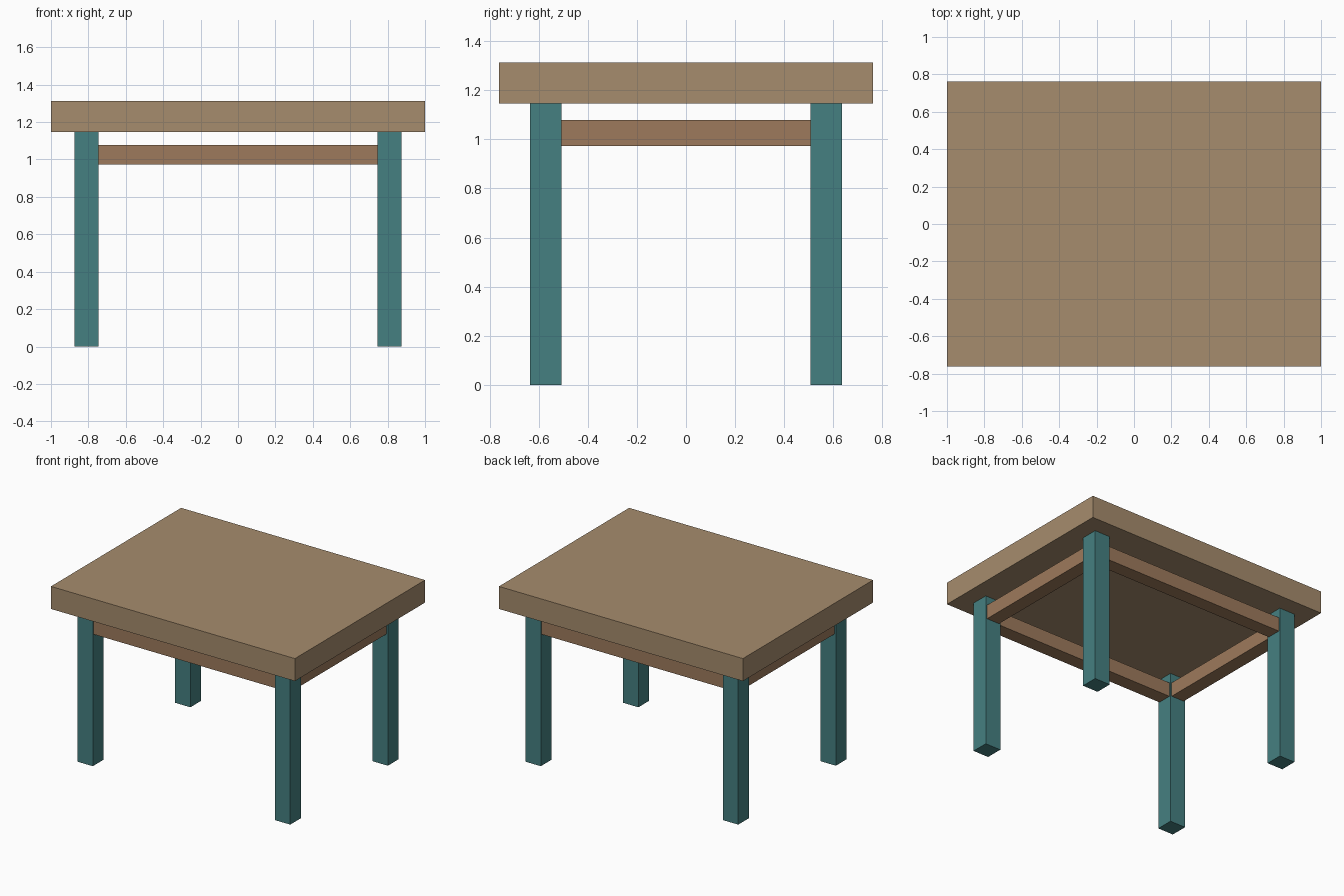
import bpy

if "Cube" in bpy.data.objects:
    bpy.data.objects.remove(bpy.data.objects["Cube"])

TOP_X, TOP_Y = 1.0, 0.762        # table top half sizes
Z_UNDER, Z_TOP = 1.146, 1.313
LEG = 0.127                      # leg width, also the overhang
LEG_X, LEG_Y = TOP_X - 1.5 * LEG, TOP_Y - 1.5 * LEG   # leg centres
RAIL, RAIL_Z = 0.105, 1.0255     # rail section and centre height


def material(name, rgb):
    m = bpy.data.materials.new(name)
    m.diffuse_color = (*rgb, 1)
    m.use_nodes = True
    m.node_tree.nodes["Principled BSDF"].inputs["Base Color"].default_value = m.diffuse_color
    return m


def box(name, centre, size, mat):
    bpy.ops.mesh.primitive_cube_add(size=1, location=centre)
    ob = bpy.context.object
    ob.name = name
    ob.scale = size
    bpy.ops.object.transform_apply(location=False, rotation=False, scale=True)
    ob.data.materials.append(mat)


tan = material("tan_wood", (0.38, 0.262, 0.153))
teal = material("teal_paint", (0.06, 0.216, 0.22))
brown = material("brown_wood", (0.337, 0.195, 0.107))

# Table top
box("table_top", (0, 0, (Z_UNDER + Z_TOP) / 2),
    (2 * TOP_X, 2 * TOP_Y, Z_TOP - Z_UNDER), tan)

# Four square legs
for sy, depth in ((-1, "front"), (1, "back")):
    for sx, side in ((-1, "left"), (1, "right")):
        box(f"{depth}_{side}_leg", (sx * LEG_X, sy * LEG_Y, Z_UNDER / 2),
            (LEG, LEG, Z_UNDER), teal)

# Rails spanning between the legs, just below the top
for s, depth, side in ((-1, "front", "left"), (1, "back", "right")):
    box(f"{depth}_rail", (0, s * LEG_Y, RAIL_Z),
        (2 * LEG_X - LEG, RAIL, RAIL), brown)
    box(f"{side}_rail", (s * LEG_X, 0, RAIL_Z),
        (RAIL, 2 * LEG_Y - LEG, RAIL), brown)
